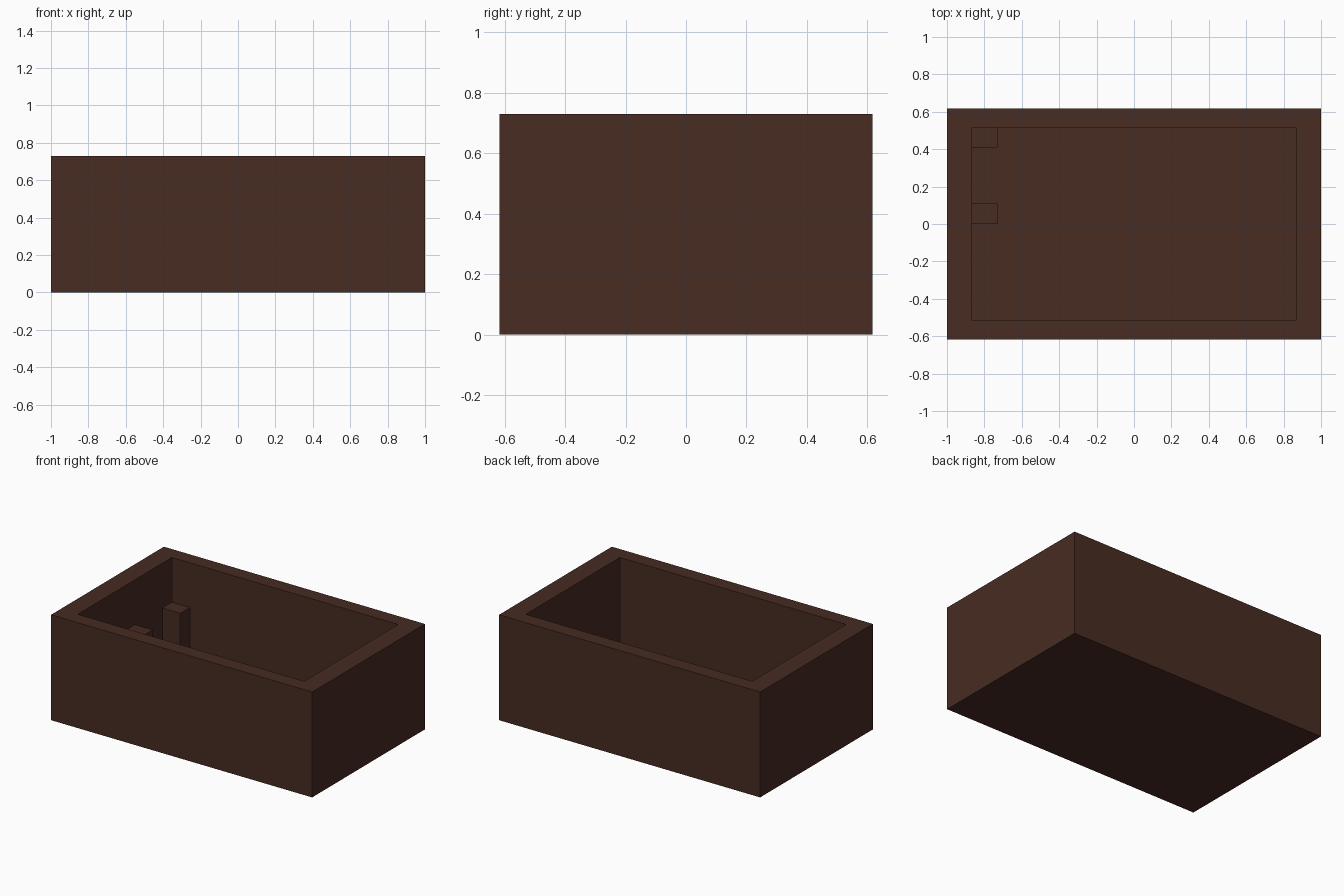
import bpy, bmesh
from mathutils import Vector

if "Cube" in bpy.data.objects:
    bpy.data.objects.remove(bpy.data.objects["Cube"])

brown = bpy.data.materials.new("dark brown")
brown.diffuse_color = (0.063, 0.025, 0.016, 1)
brown.use_nodes = True
brown.node_tree.nodes["Principled BSDF"].inputs["Base Color"].default_value = brown.diffuse_color

W, D, H = 1.0, 0.617, 0.73      # outer half width, half depth, height
IW, ID = 0.867, 0.515           # cavity half width, half depth
FLOOR = 0.10                    # floor thickness


def box(bm, lo, hi):
    lo, hi = Vector(lo), Vector(hi)
    verts = bmesh.ops.create_cube(bm, size=1)["verts"]
    for v in verts:
        v.co = Vector([(lo[i] + hi[i]) / 2 + v.co[i] * (hi[i] - lo[i]) for i in range(3)])


def finish(bm, name):
    bmesh.ops.recalc_face_normals(bm, faces=bm.faces[:])
    me = bpy.data.meshes.new(name)
    bm.to_mesh(me)
    bm.free()
    me.materials.append(brown)
    ob = bpy.data.objects.new(name, me)
    bpy.context.collection.objects.link(ob)


# open box: inset the top face to the rim, then push it down to the floor
bm = bmesh.new()
box(bm, (-W, -D, 0), (W, D, H))
bm.normal_update()
top = max(bm.faces, key=lambda f: f.calc_center_median().z)
bmesh.ops.inset_region(bm, faces=[top], thickness=0.1)
for v in top.verts:
    v.co.x = IW if v.co.x > 0 else -IW
    v.co.y = ID if v.co.y > 0 else -ID
well = bmesh.ops.extrude_discrete_faces(bm, faces=[top])["faces"][0]
for v in well.verts:
    v.co.z = FLOOR
finish(bm, "open_box")

# two short posts standing against the left inner wall
for name, y0, y1 in (("corner_post", 0.41, ID), ("middle_post", 0.0, 0.11)):
    bm = bmesh.new()
    box(bm, (-IW, y0, FLOOR), (-0.73, y1, 0.42))
    finish(bm, name)
